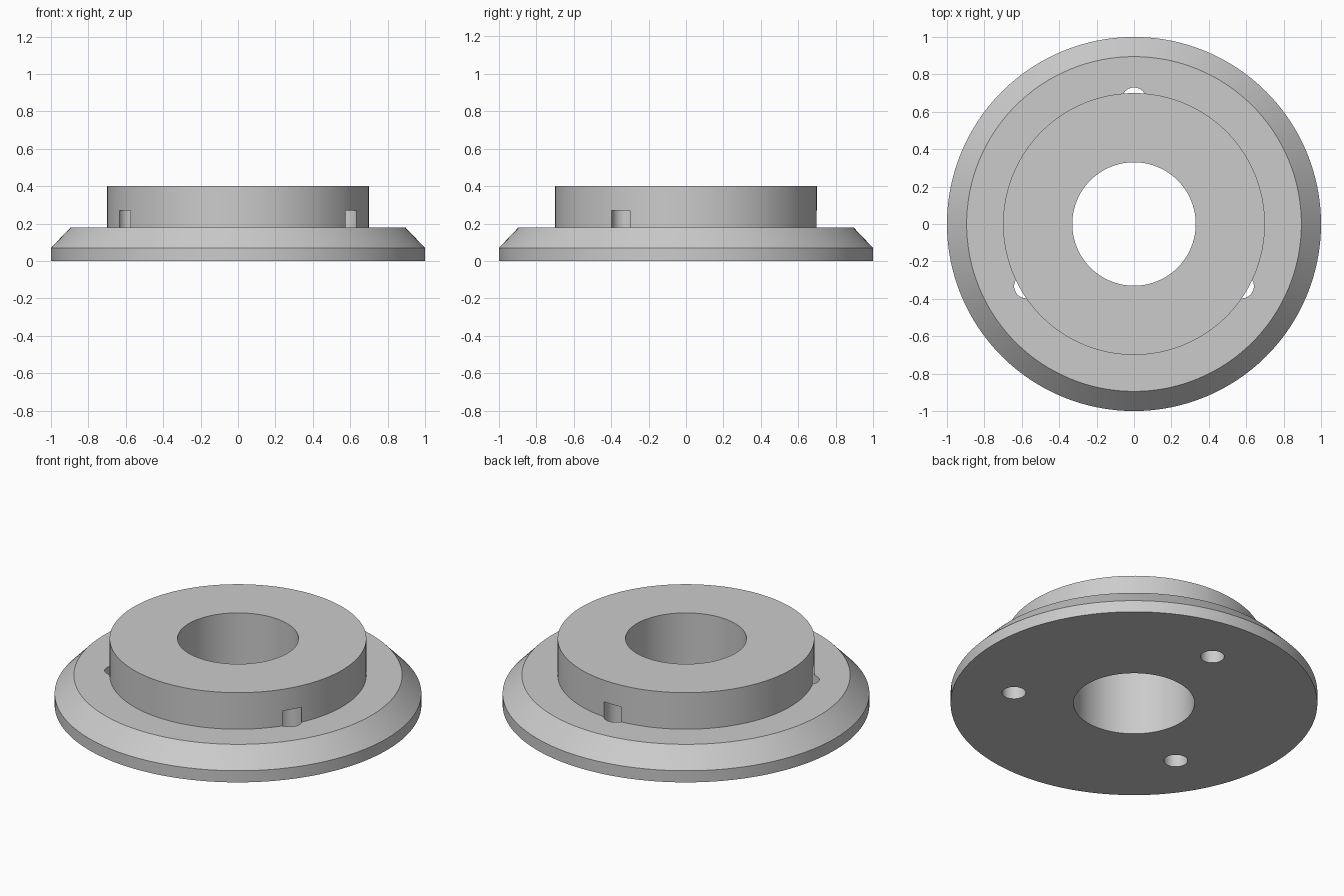
import bpy
import bmesh
from math import cos, sin, pi, radians
from mathutils import Matrix

cube = bpy.data.objects.get("Cube")
if cube:
    bpy.data.objects.remove(cube, do_unlink=True)

# Plain grey metal
grey = bpy.data.materials.new("grey metal")
grey.use_nodes = True
colour = (0.6, 0.6, 0.6, 1)
grey.diffuse_color = colour
grey.node_tree.nodes["Principled BSDF"].inputs["Base Color"].default_value = colour

SEGMENTS = 128
BORE, BOSS, SHOULDER, RIM = 0.33, 0.70, 0.895, 1.0
EDGE_Z, FLANGE_Z, TOP_Z = 0.07, 0.18, 0.40
PIN_CIRCLE, PIN_RADIUS, PIN_TOP = 0.665, 0.065, 0.27


def add_object(name, bm):
    bmesh.ops.recalc_face_normals(bm, faces=bm.faces)
    mesh = bpy.data.meshes.new(name)
    bm.to_mesh(mesh)
    bm.free()
    mesh.materials.append(grey)
    obj = bpy.data.objects.new(name, mesh)
    bpy.context.collection.objects.link(obj)
    return obj


def lathe(name, profile):
    """Revolve a closed (radius, height) profile around z."""
    bm = bmesh.new()
    rings = []
    for i in range(SEGMENTS):
        a = 2 * pi * i / SEGMENTS
        rings.append([bm.verts.new((r * cos(a), r * sin(a), z)) for r, z in profile])
    n = len(profile)
    for i, ring in enumerate(rings):
        after = rings[(i + 1) % SEGMENTS]
        for j in range(n):
            k = (j + 1) % n
            bm.faces.new((ring[j], after[j], after[k], ring[k]))
    return add_object(name, bm)


# Chamfered flange with raised boss and central bore
flange = lathe("flanged_collar", [
    (BORE, 0), (RIM, 0), (RIM, EDGE_Z), (SHOULDER, FLANGE_Z),
    (BOSS, FLANGE_Z), (BOSS, TOP_Z), (BORE, TOP_Z)])

# Three blind pin holes that break through the boss wall
bm = bmesh.new()
bottom = -0.1
for angle in (90, 210, 330):
    a = radians(angle)
    place = Matrix.Translation((PIN_CIRCLE * cos(a), PIN_CIRCLE * sin(a),
                                (PIN_TOP + bottom) / 2))
    bmesh.ops.create_cone(bm, cap_ends=True, segments=40, radius1=PIN_RADIUS,
                          radius2=PIN_RADIUS, depth=PIN_TOP - bottom, matrix=place)
cutter = add_object("pin_hole_cutter", bm)
cutter.hide_render = True

cut = flange.modifiers.new("pin holes", "BOOLEAN")
cut.operation = "DIFFERENCE"
cut.solver = "EXACT"
cut.object = cutter
bpy.ops.object.select_all(action="DESELECT")
bpy.context.view_layer.objects.active = flange
flange.select_set(True)
bpy.ops.object.modifier_apply(modifier=cut.name)
bpy.data.objects.remove(cutter, do_unlink=True)

# Round walls smooth, rims crisp
bpy.ops.object.shade_smooth_by_angle(angle=radians(30))
